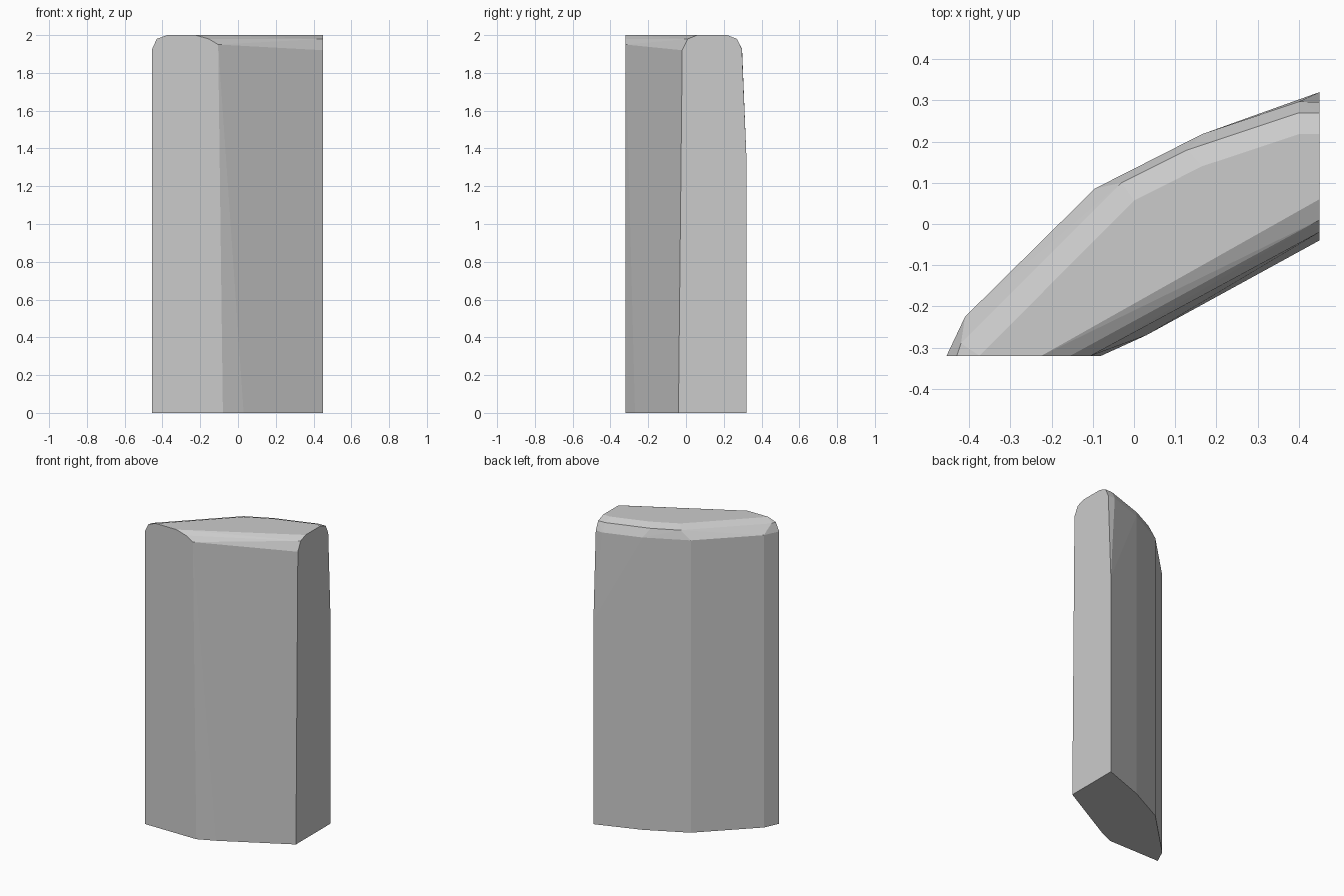
import bpy, bmesh

if "Cube" in bpy.data.objects:
    bpy.data.objects.remove(bpy.data.objects["Cube"])

FRONT, RIGHT = -0.32, 0.45   # planes of the two flat cut ends

# Base outline of the slab, extruded straight up
back = [(-0.455, FRONT), (-0.41, -0.225), (-0.095, 0.086), (0.165, 0.218)]
base = back + [(RIGHT, 0.32), (RIGHT, -0.04), (0.03, -0.27), (-0.08, FRONT)]
rings = [(0.0, base)]

# Shoulder outlines: back edge where the rounding begins, leaning corner lower down
rings += [(1.925, back + [(0.40, 0.297), (RIGHT, 0.296)]),
          (1.35, [(RIGHT, 0.32)]),
          (1.92, [(RIGHT, -0.02)]),
          (1.95, [(-0.105, FRONT)])]

# Upper bevel outline
rings += [(1.98, [(-0.43, FRONT), (-0.42, -0.29), (-0.03, 0.10), (0.13, 0.18),
                  (0.40, 0.27), (RIGHT, 0.27), (RIGHT, 0.01), (-0.155, FRONT)])]

# Flat top outline
rings += [(2.0, [(-0.375, FRONT), (-0.30, -0.245), (0.0, 0.057), (0.165, 0.14),
                 (0.40, 0.218), (RIGHT, 0.218), (RIGHT, 0.06), (-0.225, FRONT)])]

# Wrap the outlines in a convex faceted skin
bm = bmesh.new()
for z, outline in rings:
    for x, y in outline:
        bm.verts.new((x, y, z))
result = bmesh.ops.convex_hull(bm, input=bm.verts[:])
loose = [v for v in bm.verts if not v.link_faces]
bmesh.ops.delete(bm, geom=loose, context='VERTS')
bmesh.ops.dissolve_limit(bm, angle_limit=0.01, verts=bm.verts[:], edges=bm.edges[:])
bmesh.ops.recalc_face_normals(bm, faces=bm.faces[:])

mesh = bpy.data.meshes.new("stone_slab")
bm.to_mesh(mesh)
bm.free()
slab = bpy.data.objects.new("stone_slab", mesh)
bpy.context.collection.objects.link(slab)
